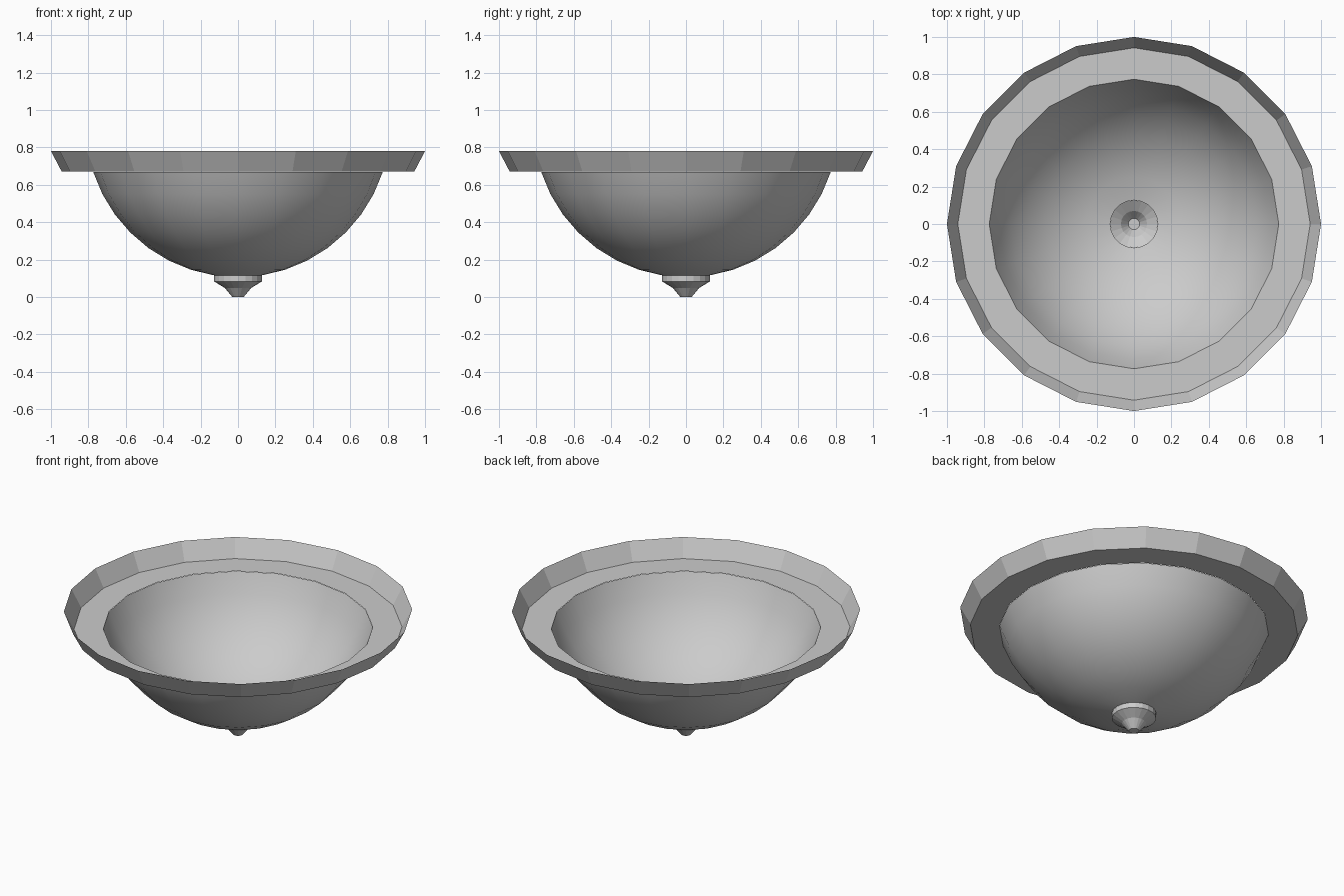
import bpy, bmesh
from math import sin, cos, radians, tau

if "Cube" in bpy.data.objects:
    bpy.data.objects.remove(bpy.data.objects["Cube"])

SIDES = 20


def lathe(name, profile, smooth, cap_end=False):
    """Revolve an (r, z) profile, ordered top to bottom, as an open shell."""
    bm = bmesh.new()
    rings = [[bm.verts.new((r * cos(tau * i / SIDES), r * sin(tau * i / SIDES), z))
              for i in range(SIDES)] for r, z in profile]
    for a, b in zip(rings, rings[1:]):
        for i in range(SIDES):
            j = (i + 1) % SIDES
            bm.faces.new((a[i], b[i], b[j], a[j])).smooth = smooth
    if cap_end:
        bm.faces.new(rings[-1][::-1])
    mesh = bpy.data.meshes.new(name)
    bm.to_mesh(mesh)
    bm.free()
    obj = bpy.data.objects.new(name, mesh)
    bpy.context.collection.objects.link(obj)
    return obj


# Rim: flared outer band and flat inner ledge
lathe("rim", [(1.0, 0.78), (0.942, 0.67), (0.774, 0.67)], False)

# Bowl: spherical shell, open at the bottom over the drain
R, CZ = 0.814, 0.92
lathe("bowl", [(R * sin(radians(a)), CZ - R * cos(radians(a)))
               for a in range(72, 8, -9)], True)

# Drain: short collar tapering to a small closed tip
lathe("drain", [(0.127, 0.116), (0.127, 0.083), (0.07, 0.048), (0.03, 0.0)],
      False, cap_end=True)
